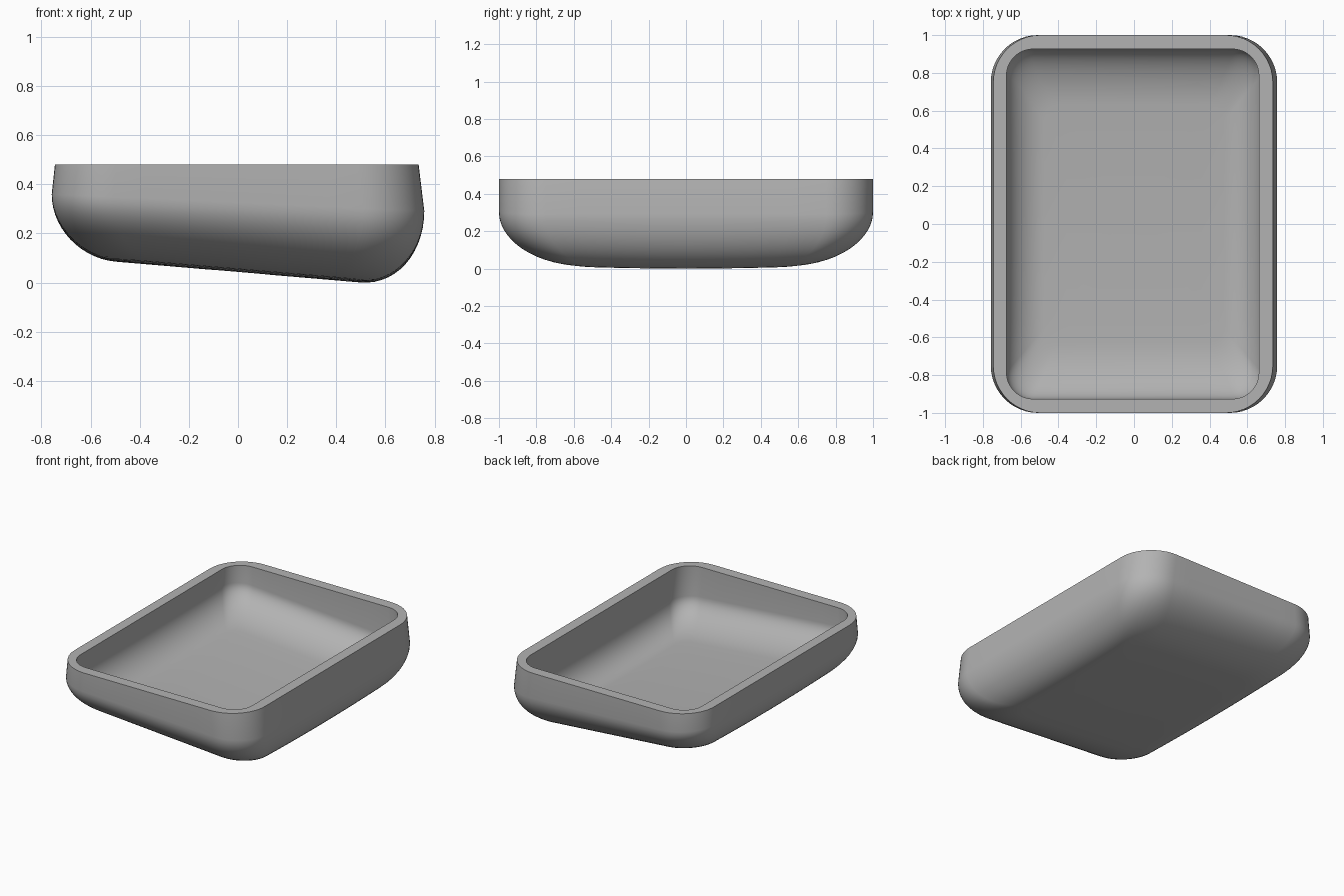
import bpy, bmesh
from math import sin, cos, pi, radians

cube = bpy.data.objects.get("Cube")
if cube:
    bpy.data.objects.remove(cube)

gray = bpy.data.materials.new("plain gray")
gray.use_nodes = True
gray.diffuse_color = (0.45, 0.45, 0.45, 1)
gray.node_tree.nodes["Principled BSDF"].inputs["Base Color"].default_value = gray.diffuse_color

RIM_Z, ARC, STEPS, SIDE = 0.48, 12, 14, 8


def outline(cx, hx, hy, r):
    """Rounded rectangle with evenly split straight sides."""
    corners = []
    for k, (sx, sy) in enumerate([(1, 1), (-1, 1), (-1, -1), (1, -1)]):
        angles = [(k + i / ARC) * pi / 2 for i in range(ARC + 1)]
        corners.append([(cx + sx * (hx - r) + r * cos(a),
                         sy * (hy - r) + r * sin(a)) for a in angles])
    pts = []
    for k, arc in enumerate(corners):
        pts += arc
        (ax, ay), (bx, by) = arc[-1], corners[(k + 1) % 4][0]
        pts += [(ax + (bx - ax) * i / SIDE, ay + (by - ay) * i / SIDE)
                for i in range(1, SIDE)]
    return pts


def floor_z(x, y, lift):
    return 0.043 - 0.085 * x + 0.03 * y * y + lift


def shell(bm, cx, hx, hy, r, flare, round_x, round_y, spring, slope, lift):
    """Rings from the rim down the wall, round the bottom edge, to the middle."""
    rings = [[(x, y, RIM_Z) for x, y in outline(cx, hx, hy, r)]]
    wx = hx + flare
    for i in range(STEPS + 1):
        a = i / STEPS * pi / 2
        inset = 1 - cos(a)
        ring = []
        for x, y in outline(0, wx - round_x * inset, hy - round_y * inset,
                            r * (1 - 0.45 * inset)):
            low = floor_z(x, y, lift)
            ring.append((x, y, low + (spring - slope * x - low) * (1 - sin(a))))
        rings.append(ring)
    # Sloping floor closes in toward the middle
    last = rings[-1]
    for s in (0.75, 0.5, 0.25):
        rings.append([(x * s, y * s, floor_z(x * s, y * s, lift)) for x, y, z in last])
    loops = [[bm.verts.new(p) for p in ring] for ring in rings]
    for a, b in zip(loops, loops[1:]):
        bridge(bm, a, b)
    bm.faces.new(loops[-1])
    return loops[0]


def bridge(bm, a, b):
    n = len(a)
    for i in range(n):
        j = (i + 1) % n
        bm.faces.new((a[i], a[j], b[j], b[i]))


bm = bmesh.new()
# Outer body, inner basin and the flat rim between them
outer = shell(bm, -0.005, 0.74, 1.0, 0.25, 0.018, 0.26, 0.42, 0.325, 0.045, 0)
inner = shell(bm, -0.007, 0.668, 0.926, 0.14, 0.008, 0.2, 0.3, 0.31, 0.075, 0.08)
bridge(bm, outer, inner)
bmesh.ops.recalc_face_normals(bm, faces=bm.faces)

mesh = bpy.data.meshes.new("tray")
bm.to_mesh(mesh)
bm.free()
mesh.materials.append(gray)
tray = bpy.data.objects.new("tray", mesh)
bpy.context.collection.objects.link(tray)

bpy.context.view_layer.objects.active = tray
tray.select_set(True)
bpy.ops.object.shade_smooth_by_angle(angle=radians(35))
